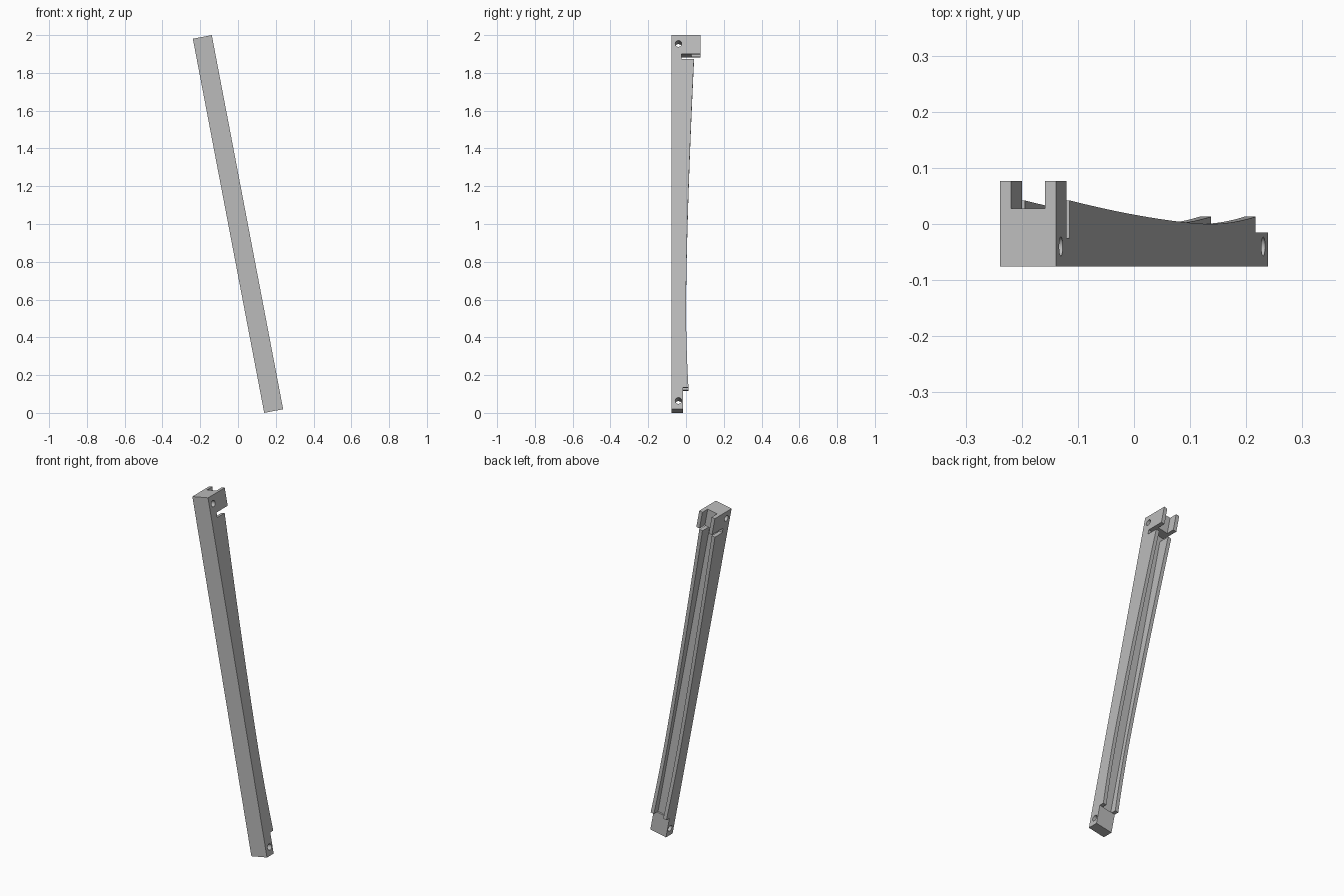
import bpy, bmesh, math

cube = bpy.data.objects.get("Cube")
if cube:
    bpy.data.objects.remove(cube, do_unlink=True)

HALF_L, HALF_W, RAIL = 1.008, 0.051, 0.0205
FRONT, BACK = -0.076, 0.077
FLOOR, FOOT_TOP, SLOT = -0.025, -0.015, 0.028
RAIL_LOW, RAIL_HIGH, BLOCK_LOW = -0.89, 0.879, 0.907
LOWEST = -0.45  # where the rail edge dips

material = bpy.data.materials.new("plain grey")
material.use_nodes = True
grey = (0.5, 0.5, 0.5, 1)
material.diffuse_color = grey
material.node_tree.nodes["Principled BSDF"].inputs["Base Color"].default_value = grey


def rail_edge(z):
    if z > LOWEST:
        return 0.042 * ((z - LOWEST) / (RAIL_HIGH - LOWEST)) ** 1.5
    return 0.013 * ((LOWEST - z) / (LOWEST - RAIL_LOW)) ** 2


def extrude(name, profile, half):
    """Extrude a (y, z) profile across x."""
    bm = bmesh.new()
    face = bm.faces.new([bm.verts.new((-half, y, z)) for y, z in profile])
    grown = bmesh.ops.extrude_face_region(bm, geom=[face])["geom"]
    bmesh.ops.translate(bm, vec=(2 * half, 0, 0),
                        verts=[v for v in grown if isinstance(v, bmesh.types.BMVert)])
    bmesh.ops.recalc_face_normals(bm, faces=bm.faces)
    mesh = bpy.data.meshes.new(name)
    bm.to_mesh(mesh)
    bm.free()
    obj = bpy.data.objects.new(name, mesh)
    bpy.context.collection.objects.link(obj)
    return obj


def box(y0, y1, z0, z1):
    return [(y0, z0), (y1, z0), (y1, z1), (y0, z1)]


def circle(y, z, r, n=32):
    return [(y + r * math.cos(i * math.tau / n), z + r * math.sin(i * math.tau / n))
            for i in range(n)]


# Bar side outline: foot, curved rails, gap and head block
steps = 48
curve = [RAIL_LOW + (RAIL_HIGH - RAIL_LOW) * i / steps for i in range(steps + 1)]
outline = [(FRONT, -HALF_L), (FOOT_TOP, -HALF_L), (FOOT_TOP, RAIL_LOW)]
outline += [(rail_edge(z), z) for z in curve]
outline += [(FLOOR, RAIL_HIGH), (FLOOR, BLOCK_LOW), (BACK, BLOCK_LOW),
            (BACK, HALF_L), (FRONT, HALF_L)]
bar = extrude("channelled_bar", outline, HALF_W)
bar.data.materials.append(material)

# Channel between the rails, slot in the head, and pin holes at both ends
middle = (RAIL_HIGH + BLOCK_LOW) / 2
inner = HALF_W - RAIL
cutters = [extrude("channel_cutter", box(FLOOR, 0.2, RAIL_LOW, middle), inner),
           extrude("slot_cutter", box(SLOT, 0.2, middle, 1.2), inner)]
for end in (-1, 1):
    cutters.append(extrude("pin_hole_cutter", circle(-0.04, end * 0.962, 0.017), 0.1))

bpy.context.view_layer.objects.active = bar
for cutter in cutters:
    cutter.hide_render = True
    mod = bar.modifiers.new("cut", 'BOOLEAN')
    mod.operation, mod.solver, mod.object = 'DIFFERENCE', 'EXACT', cutter
    bpy.ops.object.modifier_apply(modifier=mod.name)
    bpy.data.objects.remove(cutter, do_unlink=True)

# Lean the bar and shade it
bar.rotation_euler.y = -math.radians(10.8)
bar.location.z = 1
bpy.ops.object.select_all(action='DESELECT')
bar.select_set(True)
bpy.ops.object.shade_smooth_by_angle(angle=math.radians(30))
